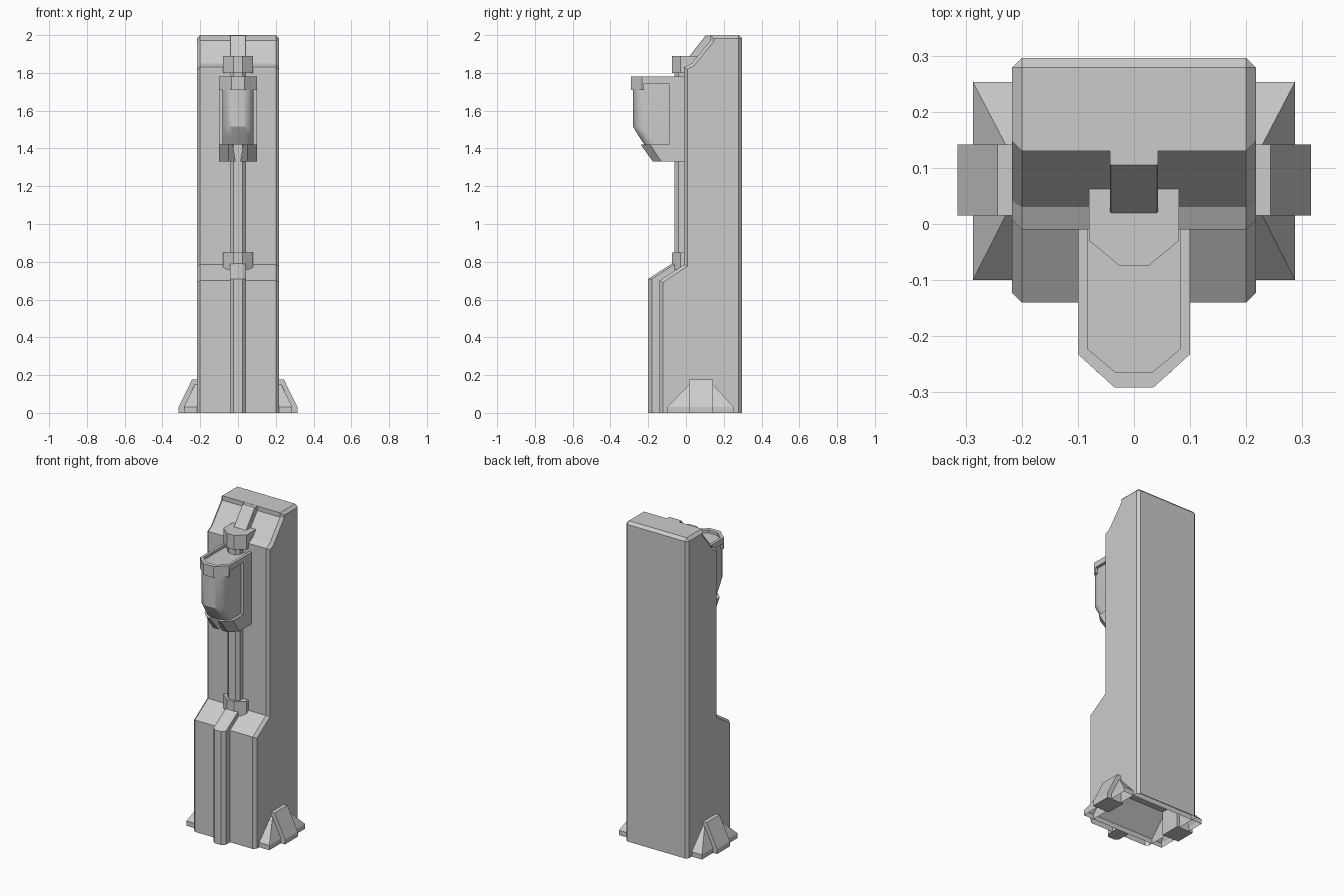
import bpy, bmesh, math

if "Cube" in bpy.data.objects:
    bpy.data.objects.remove(bpy.data.objects["Cube"])


def finish(name, bm):
    bmesh.ops.recalc_face_normals(bm, faces=bm.faces)
    me = bpy.data.meshes.new(name)
    bm.to_mesh(me)
    bm.free()
    ob = bpy.data.objects.new(name, me)
    bpy.context.collection.objects.link(ob)
    return ob


def loft(rings, bottom=True, top=True):
    """Skin a stack of equal-length closed rings."""
    bm = bmesh.new()
    vs = [[bm.verts.new(p) for p in r] for r in rings]
    n = len(rings[0])
    for a, b in zip(vs, vs[1:]):
        for i in range(n):
            j = (i + 1) % n
            bm.faces.new((a[i], a[j], b[j], b[i]))
    if bottom:
        bm.faces.new(vs[0][::-1])
    if top:
        bm.faces.new(vs[-1])
    return bm


def plan(points, z, dy=0):
    return [(x, y + dy, z) for x, y in points]


def sym(half):
    """Right half plan, listed back to front, mirrored into a closed outline."""
    return half + [(-x, y) for x, y in reversed(half)]


def mirror_x(ob):
    ob.modifiers.new("mirror", 'MIRROR').use_axis[0] = True


# Main body: side profile extruded across x, outer edges chamfered, open underneath
W, B = 0.217, 0.017
side = [(0.296, 0), (0.296, 2), (0.13, 2), (0.13, 1.972), (0.03, 1.85), (-0.01, 1.83),
        (-0.01, 0.785), (-0.14, 0.70), (-0.14, 0)]
bm = loft([[(x, y, z) for y, z in side] for x in (-W, W)])
low = [f for f in bm.faces if all(v.co.z < 1e-5 for v in f.verts)]
bmesh.ops.delete(bm, geom=low, context='FACES_ONLY')
edges = []
for e in bm.edges:
    a, b = e.verts[0].co, e.verts[1].co
    on_side = abs(a.x - b.x) < 1e-5 and max(a.z, b.z) > 0.01
    top_back = min(a.z, b.z) > 1.99 and min(a.y, b.y) > 0.29
    if on_side or top_back:
        edges.append(e)
bmesh.ops.bevel(bm, geom=edges, offset=B, segments=1, affect='EDGES', clamp_overlap=True)
finish("main_body", bm)

# Centre rail running up the front: (front y, z, corner chamfer)
path = [(-0.2, 0, 0.02), (-0.2, 0.71, 0.02), (-0.06, 0.80, 0.02), (-0.06, 1.82, 0.02),
        (0.02, 1.89, 0.002), (0.105, 1.999, 0.002)]
rings = []
for f, z, c in path:
    sec = sym([(0.043, f + 0.1), (0.043, f + c), (0.043 - c, f)])
    rings.append(plan(sec, z))
finish("centre_rail", loft(rings))

# Clamps holding the rail
for name, z0, z1, back in (("lower_clamp", 0.76, 0.85, 0.02), ("upper_clamp", 1.80, 1.89, 0.08)):
    sec = sym([(0.08, back), (0.08, -0.03), (0.025, -0.075)])
    finish(name, loft([plan(sec, z0), plan(sec, z1)]))


# Lamp glass: rounded front, drawn back at the bottom
def glass(front):
    h = [(0.083, 0.0), (0.083, front + 0.06)]
    for k in range(1, 5):
        t = k / 4 * math.pi / 2
        h.append((0.03 + 0.053 * math.cos(t), front + 0.06 - 0.06 * math.sin(t)))
    return sym(h)


rings = [plan(glass(f), z) for f, z in
         ((-0.22, 1.42), (-0.25, 1.465), (-0.28, 1.515), (-0.28, 1.762))]
lamp = finish("lamp_glass", loft(rings))
bpy.context.view_layer.objects.active = lamp
lamp.select_set(True)
bpy.ops.object.shade_smooth_by_angle(angle=math.radians(28))
lamp.select_set(False)

# Lamp cap: raised rim with a drooping front lip
outer = [(0.1, 0.0), (0.1, -0.232), (0.035, -0.291)]
inner = [(0.083, 0.0), (0.083, -0.222), (0.033, -0.264)]
rim = sym(outer) + [(-x, y) for x, y in inner] + inner[::-1]
finish("lamp_rim", loft([plan(rim, 1.745), plan(rim, 1.78)]))
lip = sym([(0.1, -0.222), (0.1, -0.232), (0.035, -0.291)])
finish("lamp_lip", loft([plan(lip, 1.71), plan(lip, 1.75)]))

# Lamp side plates
plate = [(0.0, 1.42), (-0.09, 1.42), (-0.09, 1.746), (0.0, 1.746)]
mirror_x(finish("lamp_side_plate", loft([[(x, y, z) for y, z in plate] for x in (0.08, 0.1)])))

# Split bracket under the lamp
upper = [(0.028, 0.0), (0.1, 0.0), (0.1, -0.19), (0.05, -0.24), (0.028, -0.24)]
lower = [(0.012, 0.0), (0.1, 0.0), (0.1, -0.13), (0.05, -0.175), (0.012, -0.175)]
mirror_x(finish("lamp_bracket", loft([plan(lower, 1.33), plan(upper, 1.421)])))


# Foot base: hollow tapered plinth through the body
def rect(x, y0, y1):
    return [(x, y0), (x, y1), (-x, y1), (-x, y0)]


base = rect(0.287, -0.1, 0.253)
finish("foot_base", loft([plan(base, 0), plan(base, 0.03),
                          plan(rect(0.229, 0.015, 0.142), 0.15)], bottom=False))

# Side fins on the foot
fin = [(0.2, 0), (0.315, 0), (0.315, 0.03), (0.243, 0.177), (0.2, 0.177)]
mirror_x(finish("foot_fin", loft([[(x, y, z) for x, z in fin] for y in (0.015, 0.142)])))
